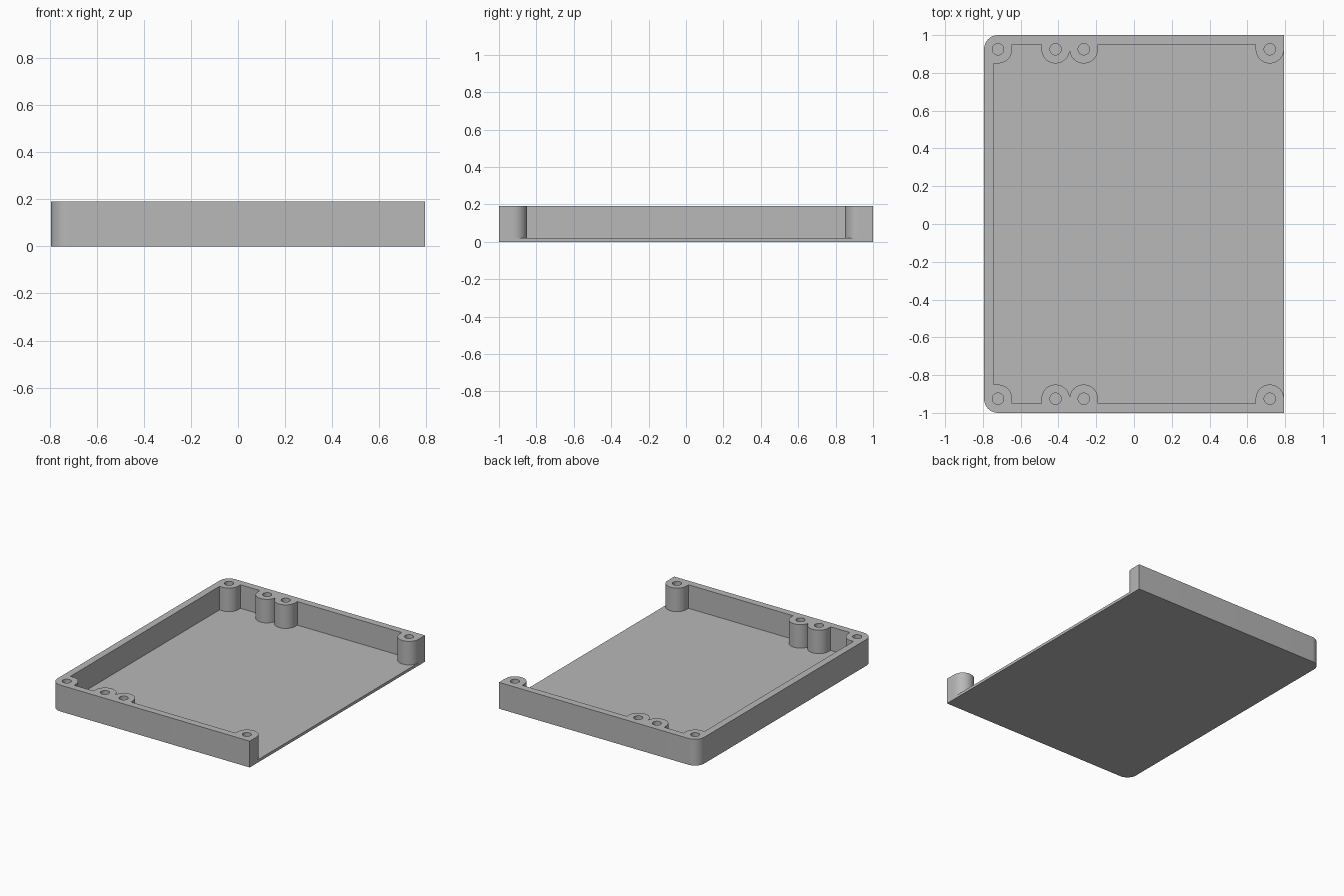
import bpy
import bmesh
from math import acos, cos, sin, pi, radians

cube = bpy.data.objects.get("Cube")
if cube:
    bpy.data.objects.remove(cube, do_unlink=True)

# Main dimensions
HALF_X, HALF_Y, HEIGHT, FLOOR = 0.794, 1.0, 0.19, 0.02
WALL, BOSS_R, HOLE_R = 0.051, 0.075, 0.03
BOSS_Y = HALF_Y - BOSS_R
INNER_X, INNER_Y = -HALF_X + WALL, HALF_Y - WALL
CORNER_X, MID_A, MID_B, END_X = -0.72, -0.415, -0.266, HALF_X - BOSS_R

grey = bpy.data.materials.new("plain grey")
grey.use_nodes = True
COLOUR = (0.48, 0.48, 0.48, 1)
grey.diffuse_color = COLOUR
grey.node_tree.nodes["Principled BSDF"].inputs["Base Color"].default_value = COLOUR


def arc(cx, cy, r, start, end, steps=20):
    return [(cx + r * cos(start + (end - start) * i / steps),
             cy + r * sin(start + (end - start) * i / steps)) for i in range(steps + 1)]


def mirrored(half):
    """Close an outline by mirroring its +y half."""
    return half + [(x, -y) for x, y in reversed(half)]


def prism(name, outline, z0, z1):
    bm = bmesh.new()
    face = bm.faces.new([bm.verts.new((x, y, z0)) for x, y in outline])
    top = bmesh.ops.extrude_face_region(bm, geom=[face])["geom"]
    bmesh.ops.translate(bm, vec=(0, 0, z1 - z0),
                        verts=[v for v in top if isinstance(v, bmesh.types.BMVert)])
    bmesh.ops.recalc_face_normals(bm, faces=bm.faces)
    mesh = bpy.data.meshes.new(name)
    bm.to_mesh(mesh)
    bm.free()
    mesh.materials.append(grey)
    obj = bpy.data.objects.new(name, mesh)
    bpy.context.collection.objects.link(obj)
    return obj


def cut(target, cutter):
    cutter.hide_render = True
    mod = target.modifiers.new("cut", "BOOLEAN")
    mod.operation, mod.solver, mod.object = "DIFFERENCE", "EXACT", cutter
    bpy.context.view_layer.objects.active = target
    bpy.ops.object.modifier_apply(modifier=mod.name)
    bpy.data.objects.remove(cutter, do_unlink=True)


# Tray block with two rounded corners on the closed side
tray = prism("tray", mirrored(
    [(HALF_X, HALF_Y)] + arc(-HALF_X + BOSS_R, BOSS_Y, BOSS_R, pi / 2, pi, 12)),
    0, HEIGHT)

# Pocket outline running around the screw bosses, open at the right side
cusp = acos((MID_B - MID_A) / 2 / BOSS_R)
pocket = [(HALF_X + 0.1, BOSS_Y)]
pocket += arc(END_X, BOSS_Y, BOSS_R, 0, -pi)
pocket += [(END_X - BOSS_R, INNER_Y), (MID_B + BOSS_R, INNER_Y)]
pocket += arc(MID_B, BOSS_Y, BOSS_R, 0, -pi + cusp)
pocket += arc(MID_A, BOSS_Y, BOSS_R, -cusp, -pi)[1:]
pocket += [(MID_A - BOSS_R, INNER_Y), (CORNER_X + BOSS_R, INNER_Y)]
pocket += arc(CORNER_X, BOSS_Y, BOSS_R, 0, -pi / 2, 12)
pocket += [(INNER_X, BOSS_Y - BOSS_R)]
cut(tray, prism("pocket_cutter", mirrored(pocket), FLOOR, HEIGHT + 0.1))

# Blind screw holes in every boss
for x in (CORNER_X, MID_A, MID_B, END_X):
    for side in (-1, 1):
        ring = arc(x, side * BOSS_Y, HOLE_R, 0, 2 * pi, 32)[:-1]
        cut(tray, prism("hole_cutter", ring, FLOOR, HEIGHT + 0.1))

# Smooth the curved walls, keep the edges crisp
bpy.ops.object.select_all(action="DESELECT")
tray.select_set(True)
bpy.context.view_layer.objects.active = tray
bpy.ops.object.shade_smooth_by_angle(angle=radians(30))
